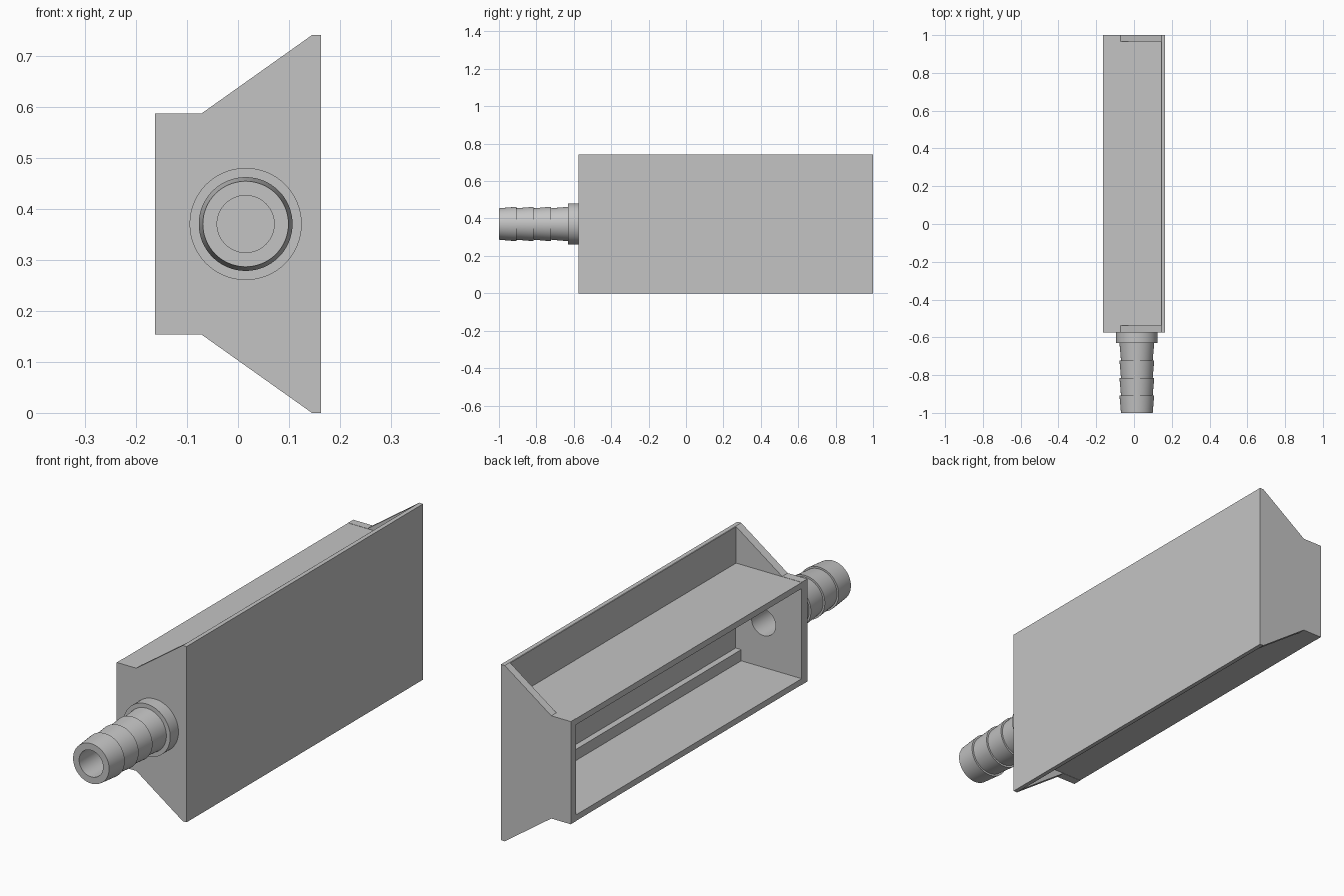
import bpy, bmesh, math

old = bpy.data.objects.get("Cube")
if old:
    bpy.data.objects.remove(old, do_unlink=True)

grey = bpy.data.materials.new("light_grey")
grey.use_nodes = True
colour = (0.55, 0.55, 0.55, 1)
grey.diffuse_color = colour
grey.node_tree.nodes["Principled BSDF"].inputs["Base Color"].default_value = colour

MID = 0.3705            # height of the symmetry plane
AXIS = 0.015            # x of the hose connector axis
FRONT, BACK = -0.575, 1.0
IN_FRONT, IN_BACK = -0.538, 0.966
BORE = 0.056
SIDES = 64


def make_object(name, bm):
    bmesh.ops.recalc_face_normals(bm, faces=bm.faces)
    mesh = bpy.data.meshes.new(name)
    bm.to_mesh(mesh)
    bm.free()
    mesh.materials.append(grey)
    obj = bpy.data.objects.new(name, mesh)
    bpy.context.collection.objects.link(obj)
    return obj


def prism(name, outline, y0, y1):
    """Extrude an (x, z) outline along y."""
    bm = bmesh.new()
    face = bm.faces.new([bm.verts.new((x, y0, z)) for x, z in outline])
    ext = bmesh.ops.extrude_face_region(bm, geom=[face])
    verts = [g for g in ext["geom"] if isinstance(g, bmesh.types.BMVert)]
    bmesh.ops.translate(bm, verts=verts, vec=(0, y1 - y0, 0))
    return make_object(name, bm)


def mirrored(half):
    """Complete a half outline given as (x, height above MID)."""
    return [(x, MID + h) for x, h in half] + [(x, MID - h) for x, h in reversed(half)]


def activate(obj):
    bpy.ops.object.select_all(action="DESELECT")
    obj.select_set(True)
    bpy.context.view_layer.objects.active = obj


def cut(target, cutter):
    mod = target.modifiers.new("cut", "BOOLEAN")
    mod.operation = "DIFFERENCE"
    mod.solver = "EXACT"
    mod.object = cutter
    activate(target)
    bpy.ops.object.modifier_apply(modifier=mod.name)
    bpy.data.objects.remove(cutter, do_unlink=True)


# Housing: flanged plate, box and gusseted end walls from one outline
housing = prism("housing", mirrored([(-0.163, 0.2165), (-0.072, 0.2165),
                                     (0.145, MID), (0.163, MID)]), FRONT, BACK)

# Recesses above and below the box, leaving the gussets at both ends
for side in (1, -1):
    near, far = MID + side * 0.2155, MID + side * 0.6
    cut(housing, prism("recess_cutter", [(-0.3, near), (0.143, near), (0.143, far), (-0.3, far)],
                       IN_FRONT, IN_BACK))

# Open cavity with a ledge along its top and bottom inner edges
cut(housing, prism("cavity_cutter", mirrored([(-0.3, 0.19), (0.119, 0.19),
                                              (0.119, 0.143), (0.145, 0.143)]),
                   IN_FRONT, IN_BACK))

# Bore through the front wall
ring = [(AXIS + BORE * math.cos(2 * math.pi * i / SIDES),
         MID + BORE * math.sin(2 * math.pi * i / SIDES)) for i in range(SIDES)]
cut(housing, prism("bore_cutter", ring, FRONT - 0.1, IN_FRONT + 0.1))

# Hose connector: bore, four tapered barbs and a collar, turned about y
tip, collar_y, barbs = -1.0, -0.63, 4
step = (collar_y - tip) / barbs
profile = [(BORE, FRONT), (BORE, tip)]
for i in range(barbs):
    profile += [(0.084, tip + i * step), (0.092, tip + (i + 1) * step)]
profile += [(0.11, collar_y), (0.11, FRONT)]

bm = bmesh.new()
verts = [bm.verts.new((AXIS + r, y, MID)) for r, y in profile]
edges = [bm.edges.new(pair) for pair in zip(verts, verts[1:])]
bmesh.ops.spin(bm, geom=verts + edges, cent=(AXIS, 0, MID), axis=(0, 1, 0),
               angle=2 * math.pi, steps=SIDES, use_merge=True)
bmesh.ops.remove_doubles(bm, verts=bm.verts, dist=0.0001)
connector = make_object("hose_connector", bm)

for obj in (housing, connector):
    activate(obj)
    bpy.ops.object.shade_smooth_by_angle(angle=math.radians(25))
